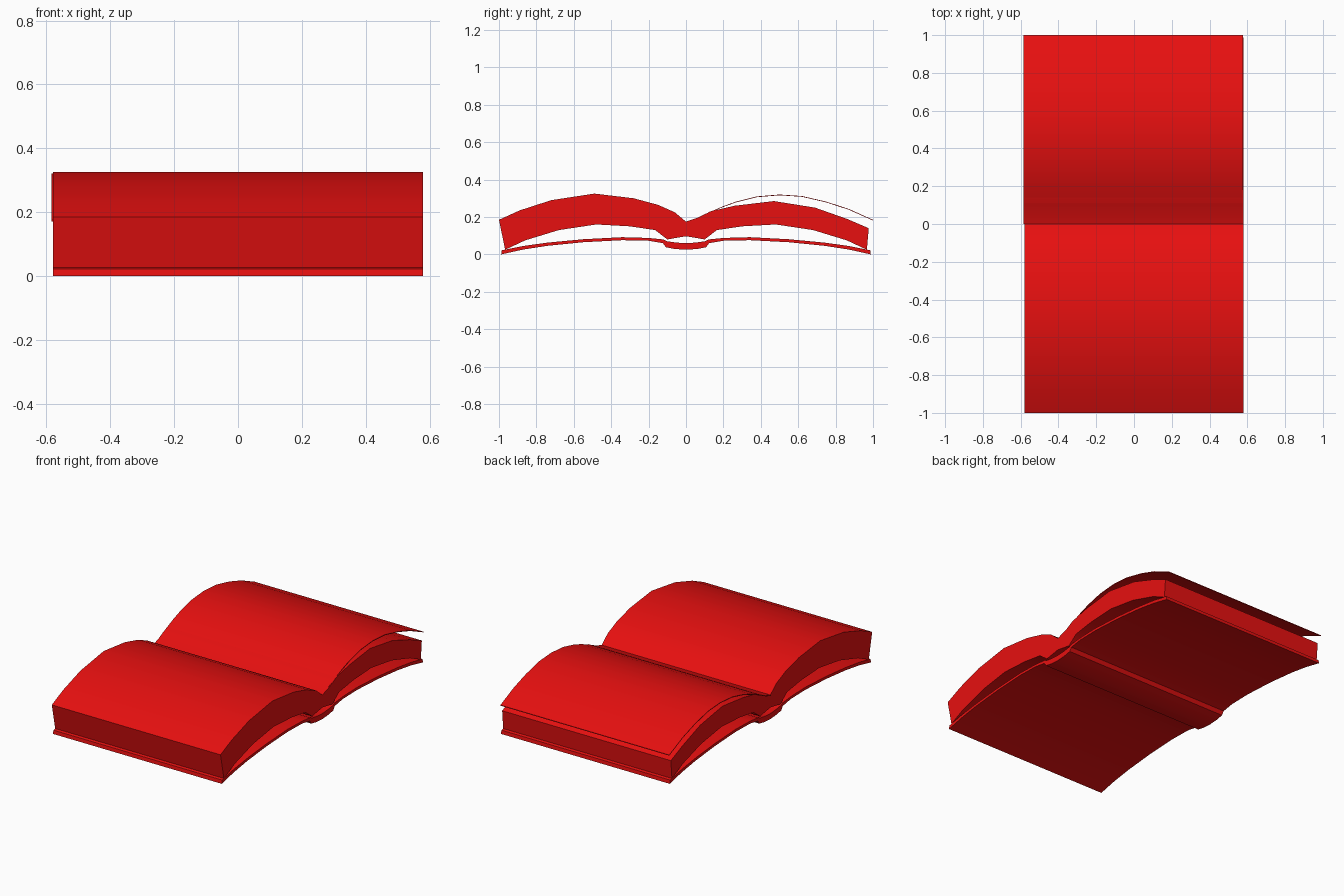
import bpy, bmesh, math

if "Cube" in bpy.data.objects:
    bpy.data.objects.remove(bpy.data.objects["Cube"])

red = bpy.data.materials.new("red")
red.diffuse_color = (0.8, 0.005, 0.005, 1)
red.use_nodes = True
red.node_tree.nodes["Principled BSDF"].inputs["Base Color"].default_value = red.diffuse_color


def strip(name, upper, lower, x0, x1):
    """Extrude the band between two matched (y, z) lines from x0 to x1."""
    bm = bmesh.new()
    rows = [[bm.verts.new((x, y, z)) for y, z in line]
            for line, x in ((upper, x0), (upper, x1), (lower, x1), (lower, x0))]
    last = len(upper) - 1
    for i in range(last):
        for k in range(4):
            a, b = rows[k], rows[(k + 1) % 4]
            bm.faces.new((a[i], b[i], b[i + 1], a[i + 1]))
    for i in (0, last):
        bm.faces.new([r[i] for r in rows])
    bmesh.ops.recalc_face_normals(bm, faces=bm.faces)
    mesh = bpy.data.meshes.new(name)
    bm.to_mesh(mesh)
    bm.free()
    mesh.materials.append(red)
    ob = bpy.data.objects.new(name, mesh)
    bpy.context.collection.objects.link(ob)
    bpy.ops.object.select_all(action='DESELECT')
    ob.select_set(True)
    bpy.context.view_layer.objects.active = ob
    bpy.ops.object.shade_smooth_by_angle(angle=math.radians(30))
    return ob


def mirrored(half):
    """Mirror a line running from the outer edge to y = 0."""
    return half + [(-y, z) for y, z in reversed(half[:-1])]


# Page block: front half is thicker than the back half
pages_top = [(-1, .185), (-.89, .235), (-.72, .29), (-.49, .325), (-.28, .30),
             (-.15, .265), (-.06, .225), (0, .175),
             (.075, .20), (.13, .23), (.26, .26), (.47, .285), (.69, .25),
             (.86, .19), (.977, .14)]
pages_bottom = mirrored([(-.967, .025), (-.86, .075), (-.68, .13), (-.48, .16),
                         (-.30, .15), (-.165, .13), (-.10, .08), (0, .097)])
strip("pages", pages_top, pages_bottom, -.58, .58)

# Loose page arching over the back half
leaf = [(0, .175), (.05, .19), (.10, .215), (.20, .258), (.27, .283), (.38, .31),
        (.50, .32), (.62, .312), (.75, .282), (.87, .243), (1.0, .185)]
strip("loose_page", leaf, [(y, z - .004) for y, z in leaf], -.585, .576)

# Cover boards with the rounded spine between them
cover_top = mirrored([(-.985, .022), (-.87, .045), (-.74, .063), (-.55, .081),
                      (-.34, .092), (-.20, .088), (-.12, .08), (-.10, .07),
                      (-.05, .063), (0, .06)])
cover_bottom = mirrored([(-.988, 0), (-.87, .026), (-.74, .046), (-.55, .065),
                         (-.34, .076), (-.20, .073), (-.123, .06), (-.108, .038),
                         (-.06, .029), (0, .025)])
strip("cover", cover_top, cover_bottom, -.58, .58)
